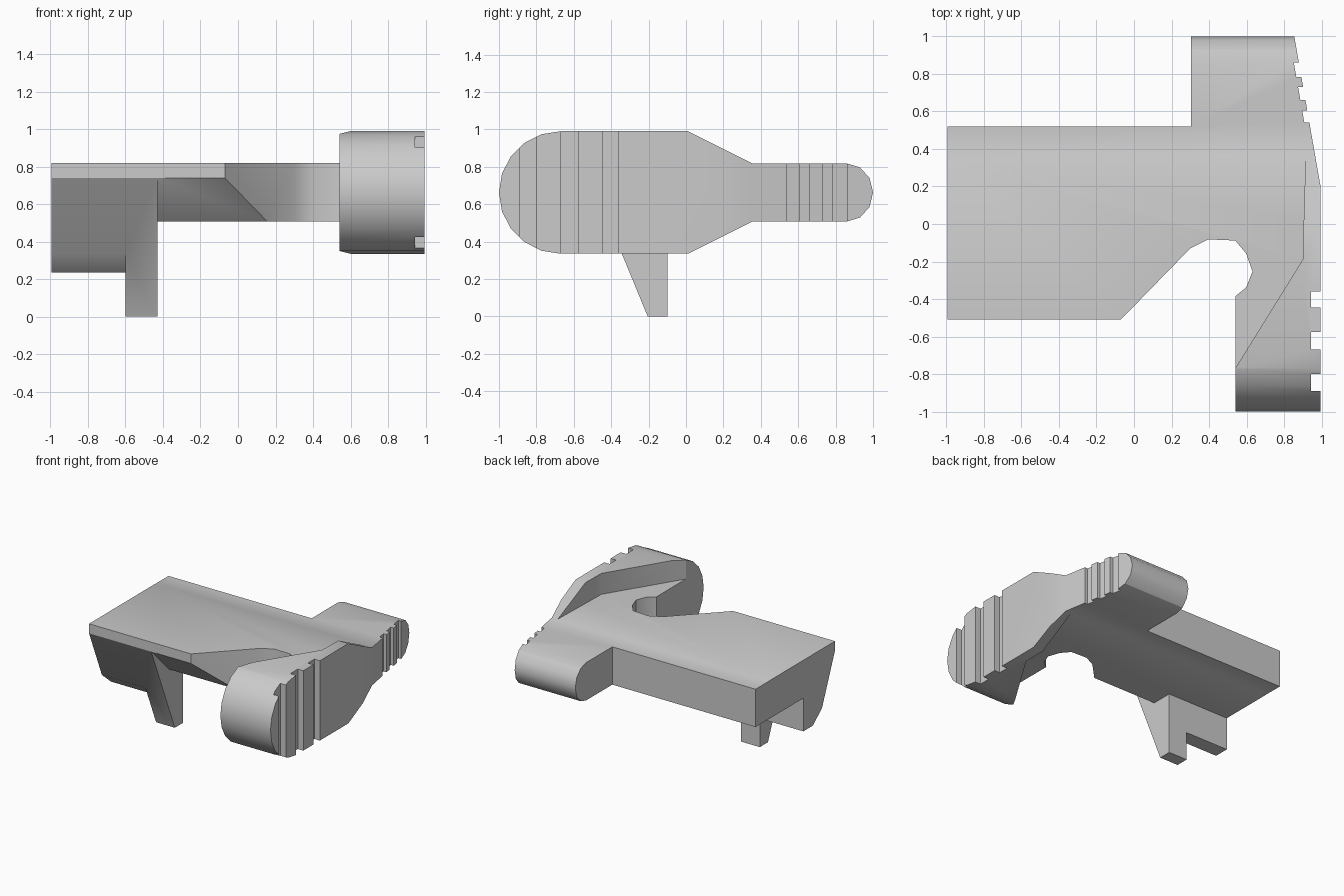
import bpy, bmesh
from math import sin, cos, pi

if "Cube" in bpy.data.objects:
    bpy.data.objects.remove(bpy.data.objects["Cube"])


def prism(name, pts, lo, hi, axis):
    """Extrude a flat profile: XY points along z, or YZ points along x."""
    bm = bmesh.new()
    place = (lambda a, b, t: (a, b, t)) if axis == 'z' else (lambda a, b, t: (t, a, b))
    bottom = [bm.verts.new(place(a, b, lo)) for a, b in pts]
    top = [bm.verts.new(place(a, b, hi)) for a, b in pts]
    bm.faces.new(bottom)
    bm.faces.new(top)
    n = len(pts)
    for i in range(n):
        j = (i + 1) % n
        bm.faces.new((bottom[i], bottom[j], top[j], top[i]))
    bmesh.ops.recalc_face_normals(bm, faces=bm.faces)
    mesh = bpy.data.meshes.new(name)
    bm.to_mesh(mesh)
    bm.free()
    ob = bpy.data.objects.new(name, mesh)
    bpy.context.collection.objects.link(ob)
    return ob


def boolean(ob, tool, operation):
    """Apply a boolean and discard the tool object."""
    mod = ob.modifiers.new("bool", 'BOOLEAN')
    mod.operation, mod.solver, mod.object = operation, 'EXACT', tool
    bpy.context.view_layer.objects.active = ob
    bpy.ops.object.modifier_apply(modifier=mod.name)
    bpy.data.objects.remove(tool, do_unlink=True)


def slope_x(y):
    return 0.995 - 0.175 * (y - 0.20)


# Plan outline, with square grip notches along the right edge
plan = [(-0.995, 0.52), (-0.995, -0.51), (-0.07, -0.51), (0.30, -0.13),
        (0.396, -0.082), (0.54, -0.088), (0.598, -0.157), (0.632, -0.253),
        (0.598, -0.338), (0.54, -0.386), (0.54, -1.1), (0.995, -1.1)]
for y0, y1 in ((-0.89, -0.80), (-0.67, -0.575), (-0.445, -0.36)):
    plan += [(0.995, y0), (0.945, y0), (0.945, y1), (0.995, y1)]
plan.append((0.995, 0.20))
for y0, y1 in ((0.54, 0.605), (0.66, 0.73), (0.785, 0.86)):
    plan += [(slope_x(y0), y0), (slope_x(y0) - 0.027, y0),
             (slope_x(y1) - 0.027, y1), (slope_x(y1), y1)]
plan += [(slope_x(1.1), 1.1), (0.305, 1.1), (0.305, 0.52)]

# Side profile: large rounded front end, taper, small rounded back end
zc = 0.6625
side = [(-0.67 - 0.33 * sin(i * pi / 10), zc + 0.3275 * cos(i * pi / 10)) for i in range(11)]
side += [(0.01, zc - 0.3275), (0.355, zc - 0.155)]
side += [(0.86 + 0.14 * sin(i * pi / 6), zc - 0.155 * cos(i * pi / 6)) for i in range(7)]
side += [(0.355, zc + 0.155), (0.01, zc + 0.3275)]

body = prism("lever_plate", plan, 0.0, 1.2, 'z')
boolean(body, prism("side_cut", side, -1.3, 1.3, 'x'), 'INTERSECT')

# Thin the plate above and below, leaving the thick thumb pad
thin = [(-1.3, -1.3), (0.5, -1.3), (0.5, -0.834), (0.90, -0.19),
        (0.905, 0.01), (0.915, 0.355), (0.92, 0.45), (-1.3, 0.45)]
for lo, hi in ((zc + 0.156, 1.3), (-0.1, zc - 0.156)):
    boolean(body, prism("thin_cut", thin, lo, hi, 'z'), 'DIFFERENCE')

# Bevel under the front edge
bevel = [(-0.6, 0.83), (-0.25, 0.48), (-0.6, 0.48)]
boolean(body, prism("bevel_cut", bevel, -1.2, 0.35, 'x'), 'DIFFERENCE')

# Tapered leg, cut short on its left to form the block
leg = prism("tapered_leg", [(-0.51, 0.74), (-0.205, 0.0), (-0.10, 0.0), (-0.10, 0.6),
                            (-0.2, 0.65), (-0.45, 0.75)], -0.995, -0.43, 'x')
step = [(-0.461, 0.435), (-0.225, 0.235), (0.1, 0.235), (0.1, -0.1), (-0.461, -0.1)]
boolean(leg, prism("step_cut", step, -1.2, -0.6, 'x'), 'DIFFERENCE')
boolean(body, leg, 'UNION')

# Smooth the rounded ends, keep the edges sharp
bpy.ops.object.select_all(action='DESELECT')
body.select_set(True)
bpy.context.view_layer.objects.active = body
bpy.ops.object.shade_smooth_by_angle(angle=pi / 6 + 0.02)
